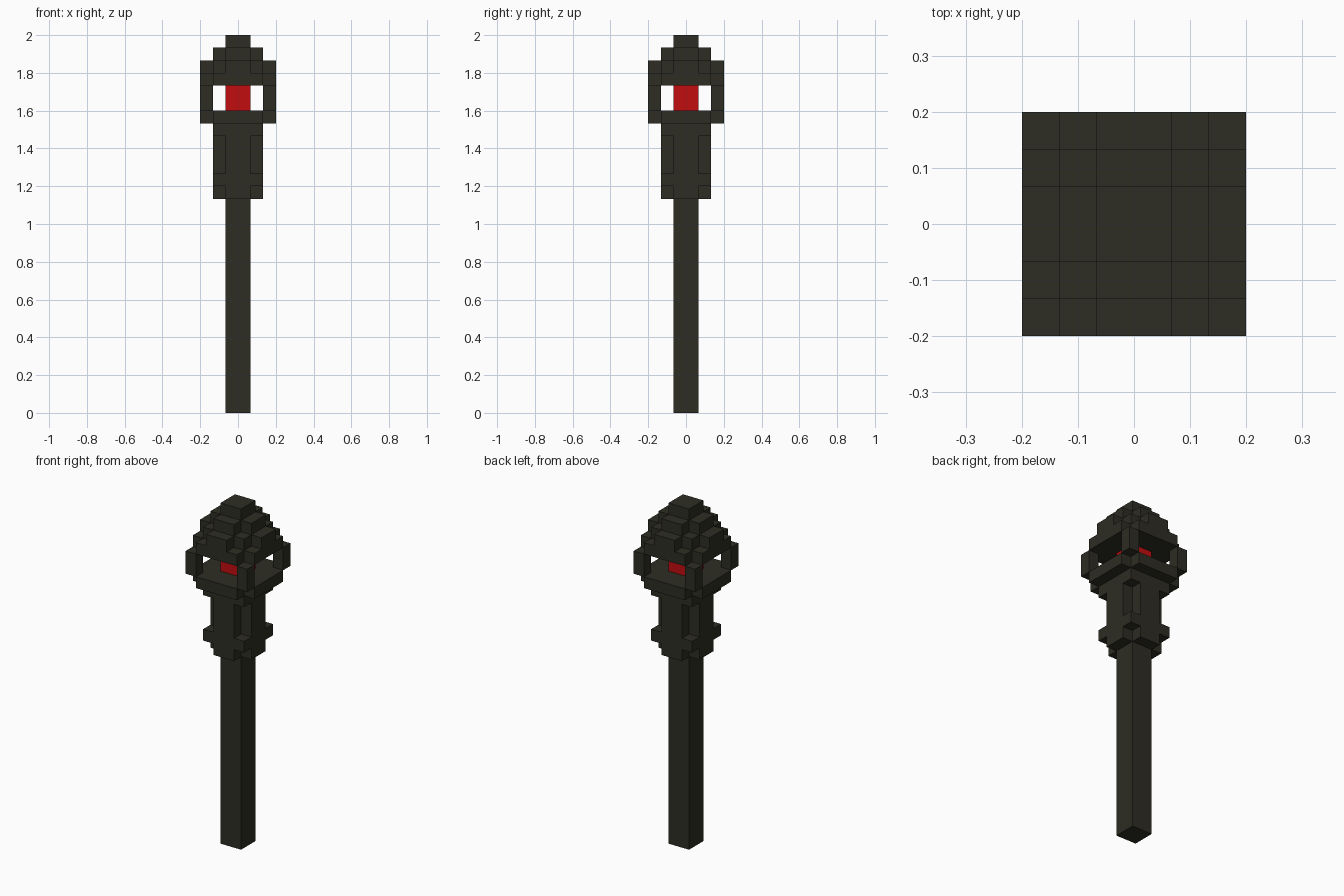
import bpy
import bmesh

U = 2 / 30  # size of one block

if "Cube" in bpy.data.objects:
    bpy.data.objects.remove(bpy.data.objects["Cube"], do_unlink=True)


def make_material(name, rgb):
    mat = bpy.data.materials.new(name)
    mat.use_nodes = True
    mat.diffuse_color = (*rgb, 1)
    node = next(n for n in mat.node_tree.nodes if n.type == "BSDF_PRINCIPLED")
    node.inputs["Base Color"].default_value = (*rgb, 1)
    return mat


dark = make_material("dark iron", (0.027, 0.026, 0.017))
red = make_material("glowing red", (0.54, 0.004, 0.005))


def stepped_outline(steps):
    """Four-fold symmetric outline from the convex corners of one quadrant."""
    quarter = [steps[0]]
    for (_, y), (nx, ny) in zip(steps, steps[1:]):
        quarter += [(nx, y), (nx, ny)]
    outline = []
    for _ in range(4):
        outline += quarter
        quarter = [(-y, x) for x, y in quarter]
    return outline


def add_prism(bm, outline, low, high):
    """Extrude an outline, in blocks, between two heights."""
    base = bm.faces.new([bm.verts.new((x * U, y * U, low * U)) for x, y in outline])
    top = bmesh.ops.extrude_face_region(bm, geom=[base], use_keep_orig=True)["geom"]
    moved = [v for v in top if isinstance(v, bmesh.types.BMVert)]
    bmesh.ops.translate(bm, verts=moved, vec=(0, 0, (high - low) * U))


def build(name, mat, prisms):
    bm = bmesh.new()
    for outline, low, high in prisms:
        add_prism(bm, outline, low, high)
    bmesh.ops.recalc_face_normals(bm, faces=bm.faces)
    mesh = bpy.data.meshes.new(name)
    bm.to_mesh(mesh)
    bm.free()
    mesh.materials.append(mat)
    bpy.context.collection.objects.link(bpy.data.objects.new(name, mesh))


# Cross-sections
small_square = stepped_outline([(1, 1)])
large_square = stepped_outline([(2, 2)])
cross = stepped_outline([(2, 1), (1, 2)])
clipped_square = stepped_outline([(3, 2), (2, 3)])
round_step = stepped_outline([(3, 1), (2, 2), (1, 3)])

# Shaft and fluted collar with two square bands
build("handle", dark, [(small_square, 0, 17)])
build("collar", dark, [(cross, 17, 18), (large_square, 18, 19),
                       (cross, 19, 22), (large_square, 22, 23)])

# Cage around the gem
build("cage_floor", dark, [(clipped_square, 23, 24)])
build("gem", red, [(small_square, 24, 26)])
corner = [(2, 2), (3, 2), (3, 3), (2, 3)]
build("cage_posts", dark, [([(x * sx, y * sy) for x, y in corner], 24, 26)
                           for sx in (-1, 1) for sy in (-1, 1)])

# Stepped dome
build("dome", dark, [(clipped_square, 26, 27), (round_step, 27, 28),
                     (cross, 28, 29), (small_square, 29, 30)])
